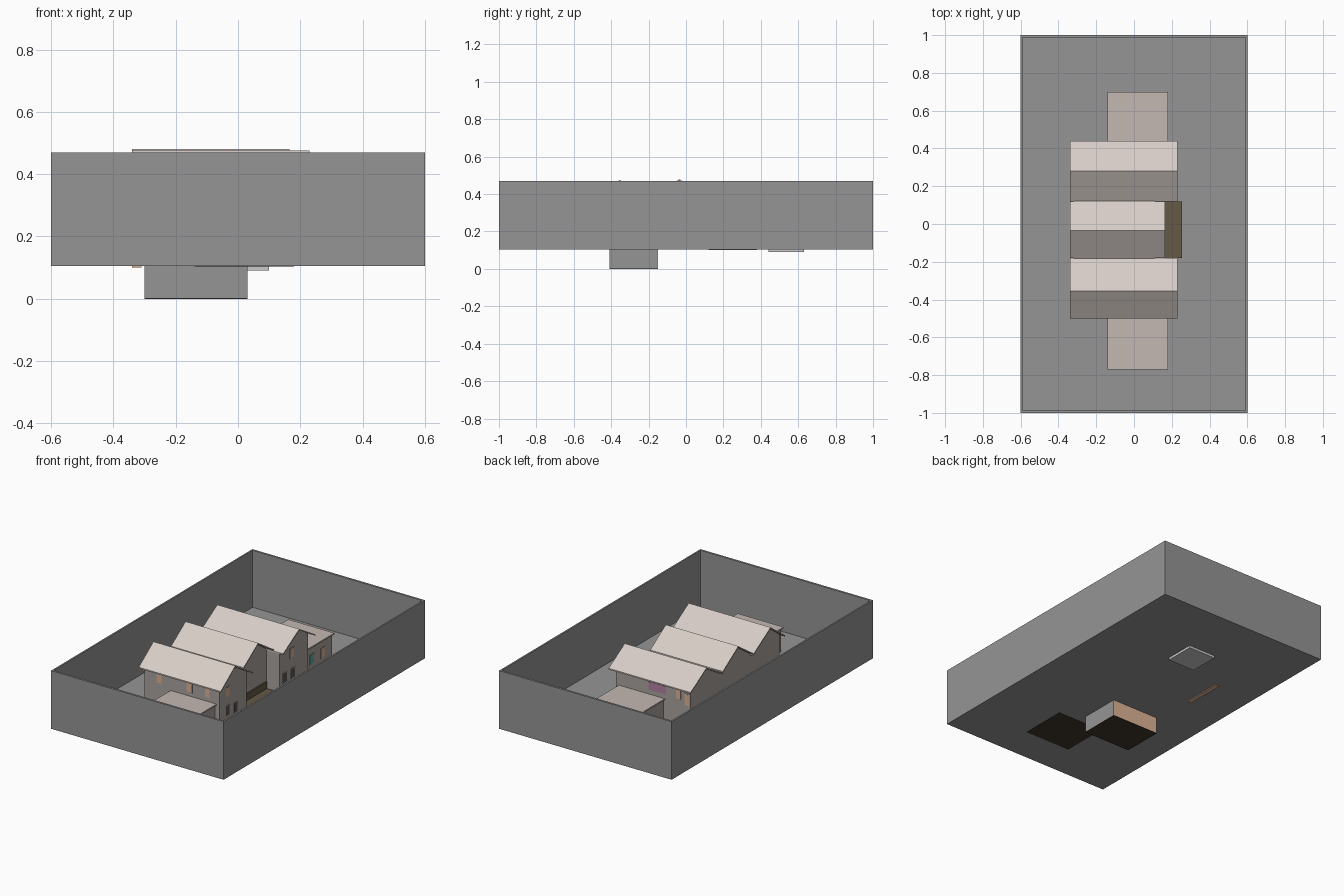
import bpy

if "Cube" in bpy.data.objects:
    bpy.data.objects.remove(bpy.data.objects["Cube"])


def material(name, r, g, b):
    m = bpy.data.materials.new(name)
    m.diffuse_color = (r, g, b, 1)
    m.use_nodes = True
    m.node_tree.nodes["Principled BSDF"].inputs["Base Color"].default_value = m.diffuse_color
    return m


ROOF = material("roof_plaster", 0.68, 0.61, 0.57)
FLAT = material("flat_roof_plaster", 0.55, 0.48, 0.45)
WALL = material("wall_plaster", 0.40, 0.37, 0.35)
BROWN = material("brown_wood", 0.13, 0.10, 0.06)
DARK = material("dark_floor", 0.05, 0.035, 0.025)
TAN = material("tan_pane", 0.72, 0.45, 0.30)
TEAL = material("teal_pane", 0.08, 0.42, 0.38)
PINK = material("pink_pane", 0.45, 0.22, 0.36)
GLASS = material("dark_pane", 0.10, 0.09, 0.08)
GROUND = material("enclosure_grey", 0.30, 0.30, 0.30)


def mesh(name, verts, faces, mat):
    me = bpy.data.meshes.new(name)
    me.from_pydata(verts, [], faces)
    me.update()
    ob = bpy.data.objects.new(name, me)
    bpy.context.collection.objects.link(ob)
    if mat:
        me.materials.append(mat)
    return ob


def prism(name, x0, x1, profile, mat):
    """Extrude a closed y-z profile from x0 to x1."""
    n = len(profile)
    verts = [(x, y, z) for x in (x0, x1) for y, z in profile]
    faces = [tuple(range(n))[::-1], tuple(range(n, 2 * n))]
    faces += [(i, (i + 1) % n, n + (i + 1) % n, n + i) for i in range(n)]
    return mesh(name, verts, faces, mat)


def box(name, x0, x1, y0, y1, z0, z1, mat=None):
    return prism(name, x0, x1, [(y0, z0), (y1, z0), (y1, z1), (y0, z1)], mat)


G = 0.105   # underside of the ground
F = 0.112   # top of the ground

# Enclosure: ground and four tall thin walls
box("ground", -0.6, 0.6, -1, 1, G, F, GROUND)
for s, label in ((-1, "left"), (1, "right")):
    a, b = sorted((s * 0.59, s * 0.6))
    box("enclosure_wall_" + label, a, b, -0.99, 0.99, G, 0.47, GROUND)
for s, label in ((-1, "front"), (1, "back")):
    a, b = sorted((s * 0.987, s * 1.0))
    box("enclosure_wall_" + label, -0.6, 0.6, a, b, G, 0.47, GROUND)

# Underground rooms and exposed floors
box("basement", -0.30, 0.03, -0.41, -0.154, 0.002, G, GROUND)
box("basement_back_wall", -0.30, 0.03, -0.154, -0.15, 0.002, G, TAN)
box("basement_floor", -0.30, 0.03, -0.41, -0.15, 0, 0.002, DARK)
box("back_pit", -0.09, 0.10, 0.44, 0.63, 0.09, G)
box("front_annex_floor", -0.14, 0.18, -0.77, -0.47, 0.1035, G, DARK)
box("side_step", -0.34, -0.31, 0.12, 0.38, 0.1, G + 0.008, TAN)


# Gabled houses: body under a thin overhanging roof
def house(name, bx, by, rx, ry, ridge_y, ridge_z, eave_z):
    t = 0.008

    def under(y):
        e = ry[0] if y < ridge_y else ry[1]
        return eave_z + (ridge_z - eave_z) * (y - e) / (ridge_y - e) - t * 0.8

    prism(name + "_body", *bx, [
        (by[0], F - 0.003), (by[1], F - 0.003), (by[1], under(by[1])),
        (ridge_y, ridge_z - t * 0.8), (by[0], under(by[0]))], WALL)
    prism(name + "_roof", *rx, [
        (ry[0], eave_z - t), (ridge_y, ridge_z - t), (ry[1], eave_z - t),
        (ry[1], eave_z), (ridge_y, ridge_z), (ry[0], eave_z)], ROOF)


house("front_house", (-0.32, 0.20), (-0.47, -0.20), (-0.34, 0.23),
      (-0.50, -0.18), -0.355, 0.476, 0.37)
house("middle_house", (-0.32, 0.11), (-0.20, 0.14), (-0.34, 0.165),
      (-0.18, 0.12), -0.035, 0.48, 0.38)
house("back_house", (-0.32, 0.20), (0.125, 0.41), (-0.34, 0.23),
      (0.12, 0.44), 0.28, 0.465, 0.37)

# Flat-roofed annexes
for label, y0, y1, w0, w1 in (("front", -0.77, -0.47, -0.76, -0.465),
                              ("back", 0.41, 0.70, 0.405, 0.69)):
    box(label + "_annex_body", -0.13, 0.17, w0, w1, F - 0.003, 0.257, WALL)
    box(label + "_annex_roof", -0.14, 0.18, y0, y1, 0.257, 0.266, FLAT)

# Brown side deck with low wall against the middle house
box("side_deck", 0.11, 0.255, -0.18, 0.12, F - 0.002, 0.122, BROWN)
box("side_deck_back_wall", 0.11, 0.118, -0.18, 0.12, 0.12, 0.165, BROWN)


# Windows: frame and pane slightly proud of the wall
def window(wall, pos, u, z, w=0.034, h=0.055, mat=TAN):
    """wall is 'x' or 'y' (facing axis), pos its plane, u the other coordinate."""
    for part, grow, d, m in (("frame", 0.005, 0.002, WALL), ("pane", 0, 0.003, mat)):
        a, b = u - w / 2 - grow, u + w / 2 + grow
        z0, z1 = z - h / 2 - grow, z + h / 2 + grow
        if wall == "x":
            box("window_" + part, pos - d, pos + d, a, b, z0, z1, m)
        else:
            box("window_" + part, a, b, pos - d, pos + d, z0, z1, m)


for u in (-0.217, -0.01, 0.117):
    window("y", -0.47, u, 0.32)
window("x", 0.20, -0.39, 0.317, mat=TAN)
for u, z in ((-0.39, 0.20), (-0.31, 0.19), (0.18, 0.19), (0.26, 0.19)):
    window("x", 0.20, u, z, mat=GLASS)
window("x", 0.20, 0.25, 0.32)
window("x", 0.17, 0.49, 0.18, mat=TEAL)
window("x", 0.17, 0.60, 0.18, mat=TAN)
window("y", 0.41, -0.09, 0.32, 0.12, 0.05, PINK)
window("y", 0.41, -0.235, 0.32)
window("y", 0.41, -0.295, 0.30, 0.03, 0.07)
window("x", -0.13, 0.60, 0.17, 0.04, 0.10, GLASS)
